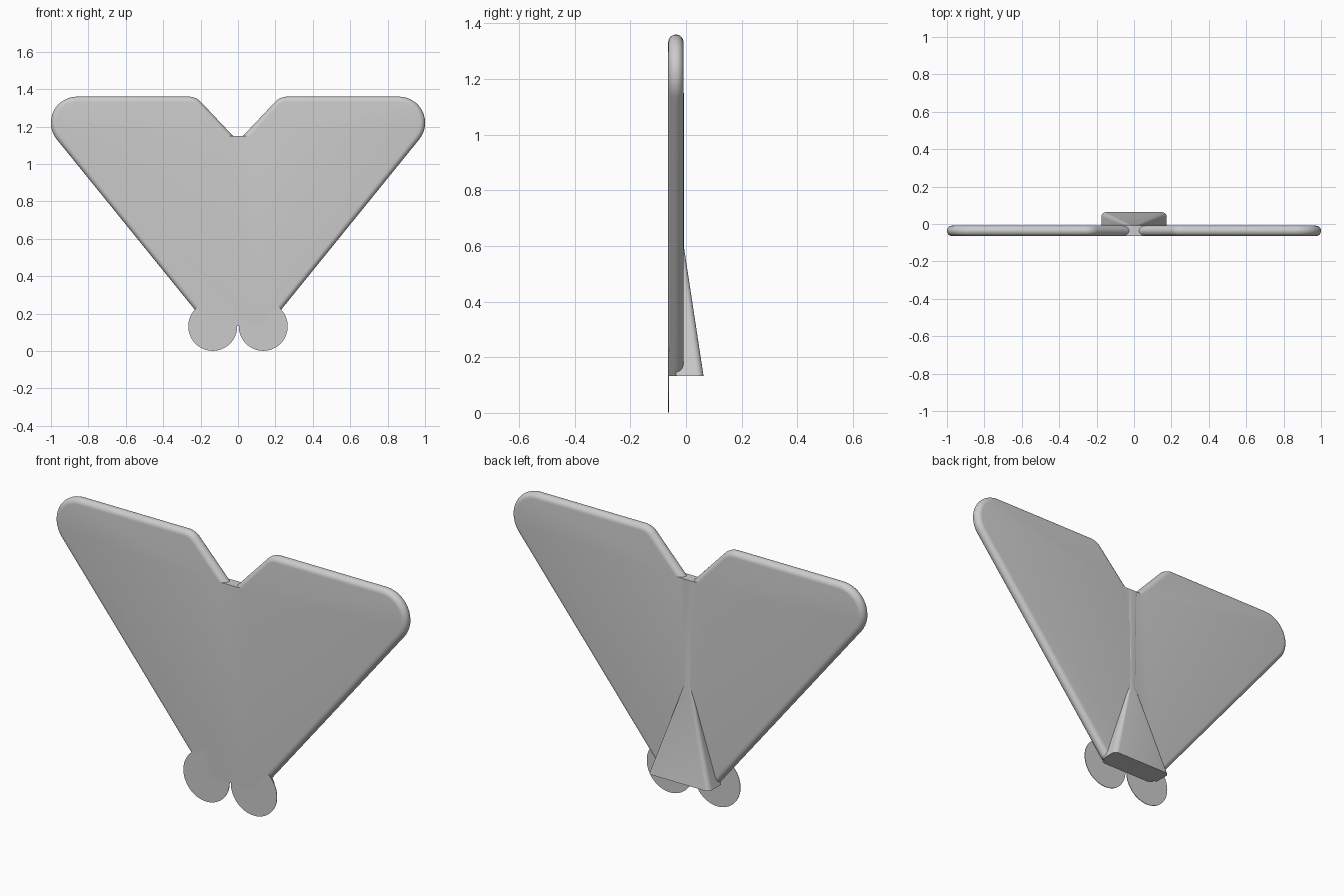
import bpy, bmesh, math
from mathutils import Vector

cube = bpy.data.objects.get("Cube")
if cube:
    bpy.data.objects.remove(cube)

grey = bpy.data.materials.new("light_grey")
grey.use_nodes = True
colour = (0.6, 0.6, 0.6, 1)
grey.diffuse_color = colour
grey.node_tree.nodes["Principled BSDF"].inputs["Base Color"].default_value = colour

FRONT, BACK, BASE = -0.064, -0.009, 0.133


def finish(name, bm, angle=35):
    bmesh.ops.recalc_face_normals(bm, faces=bm.faces)
    mesh = bpy.data.meshes.new(name)
    bm.to_mesh(mesh)
    bm.free()
    mesh.materials.append(grey)
    obj = bpy.data.objects.new(name, mesh)
    bpy.context.collection.objects.link(obj)
    bpy.ops.object.select_all(action='DESELECT')
    obj.select_set(True)
    bpy.context.view_layer.objects.active = obj
    bpy.ops.object.shade_smooth_by_angle(angle=math.radians(angle))
    return obj


def loft(name, rings, angle=35):
    bm = bmesh.new()
    loops = [[bm.verts.new(p) for p in ring] for ring in rings]
    n = len(loops[0])
    for a, b in zip(loops, loops[1:]):
        for i in range(n):
            j = (i + 1) % n
            bm.faces.new((a[i], a[j], b[j], b[i]))
    bm.faces.new(loops[0])
    bm.faces.new(loops[-1])
    return finish(name, bm, angle)


def meet(p, n, q, m):
    """Crossing point of two lines, each given by a point and a normal."""
    det = n.x * m.y - n.y * m.x
    a, b = n.dot(p), m.dot(q)
    return Vector(((a * m.y - b * n.y) / det, (n.x * b - m.x * a) / det))


def wing_outline(inset):
    """Left half of the wing, inset on the rounded edges, then mirrored."""
    notch, top = Vector((0.027, 1.15)), Vector((0.225, 1.36))
    side = Vector((0.23, 0.22))
    slant = (top - notch).normalized()
    n_slant, n_top = Vector((-slant.y, slant.x)), Vector((0, 1))
    n_side, n_base = Vector((0.777, -0.63)).normalized(), Vector((0, -1))
    low = Vector((0, BASE))
    lines = [(notch, n_top), (notch - n_slant * inset, n_slant),
             (top - n_top * inset, n_top), (side - n_side * inset, n_side),
             (low, n_base)]
    half = []
    for (p, n), (q, m), r in zip(lines, lines[1:], (0, 0.09, 0.14, 0)):
        corner = meet(p, n, q, m)
        if not r:
            half.append(corner)
            continue
        r -= inset
        centre = meet(p - n * r, n, q - m * r, m)
        a0, a1 = math.atan2(n.y, n.x), math.atan2(m.y, m.x)
        for k in range(17):
            a = a0 + (a1 - a0) * k / 16
            half.append(centre + r * Vector((math.cos(a), math.sin(a))))
    return half + [Vector((-p.x, p.y)) for p in reversed(half)]


# Wing plate with a fully rounded rim
middle, radius = (FRONT + BACK) / 2, (BACK - FRONT) / 2
rings = []
for k in range(13):
    a = math.pi * (k / 12 - 0.5)
    y = middle + radius * math.sin(a)
    rings.append([(p.x, y, p.y) for p in wing_outline(radius * (1 - math.cos(a)))])
loft("wing_plate", rings)


# Spine flaring into a wedge at the tail
def spine_section(z, width, back, r):
    half = [(width, middle)]
    for k in range(7):
        a = math.pi / 2 * k / 6
        half.append((width - r + r * math.cos(a), back - r + r * math.sin(a)))
    return [(x, y, z) for x, y in half + [(-x, y) for x, y in reversed(half)]]


loft("tail_spine", [spine_section(1.15, 0.03, BACK + 0.001, 0.012),
                    spine_section(0.6, 0.022, BACK + 0.001, 0.012),
                    spine_section(BASE, 0.175, 0.063, 0.025)])

# Thin round tail discs
for side, x in (("left", 0.135), ("right", -0.135)):
    bm = bmesh.new()
    bmesh.ops.create_cone(bm, cap_ends=True, segments=64, radius1=0.131,
                          radius2=0.131, depth=0.003)
    for v in bm.verts:
        v.co = Vector((x + v.co.x, FRONT + 0.0015 + v.co.z, 0.132 + v.co.y))
    finish(side + "_tail_disc", bm)
